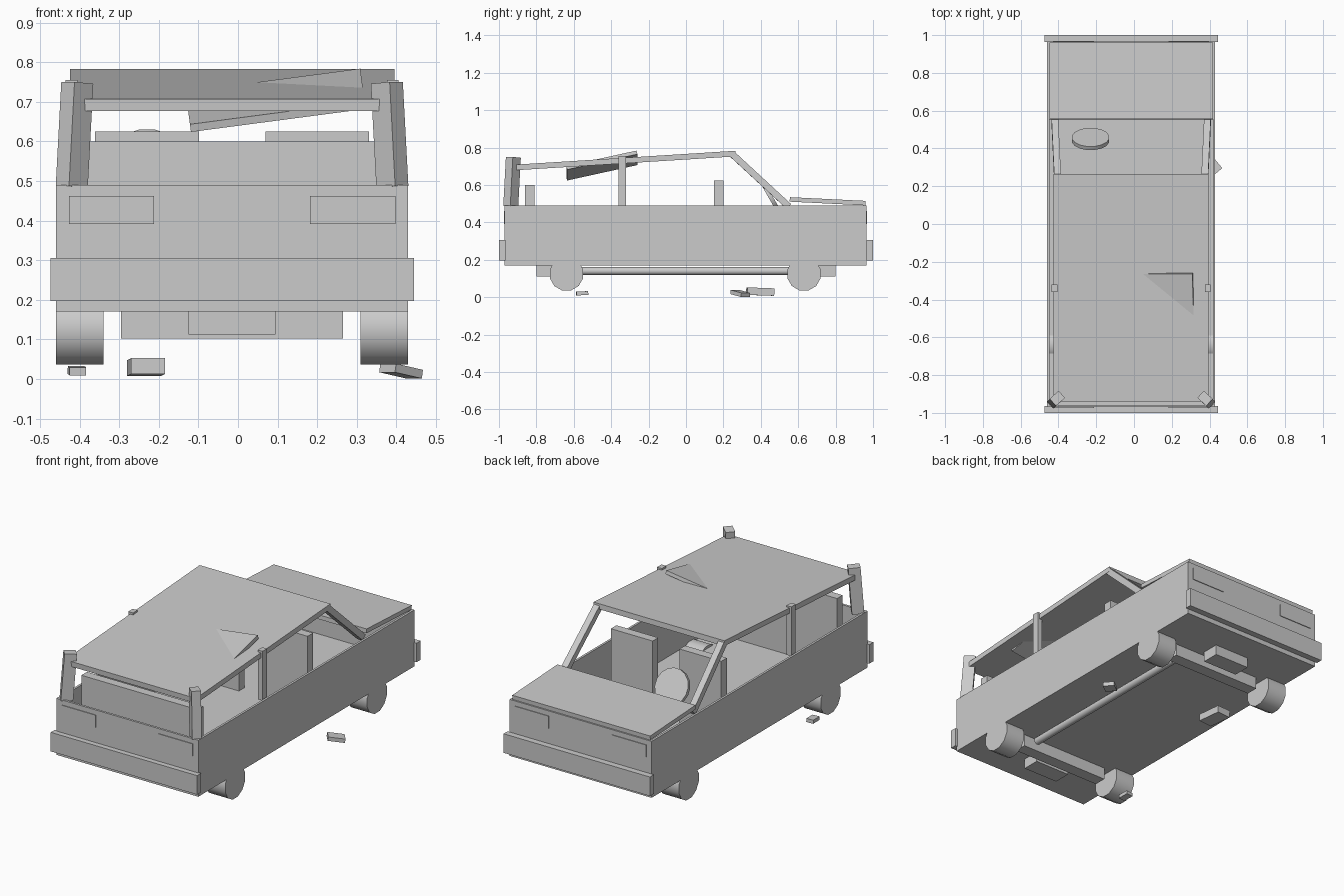
import bpy, bmesh, math
from mathutils import Matrix, Vector, Quaternion, Euler

if "Cube" in bpy.data.objects:
    bpy.data.objects.remove(bpy.data.objects["Cube"])

grey = bpy.data.materials.new("light_grey")
grey.diffuse_color = (0.6, 0.6, 0.6, 1)
grey.use_nodes = True
grey.node_tree.nodes["Principled BSDF"].inputs["Base Color"].default_value = grey.diffuse_color
CX = -0.015  # centre line of the car; loose debris shifts it off x = 0


def finish(name, bm, matrix, smooth=False):
    mesh = bpy.data.meshes.new(name)
    bm.transform(matrix)
    bmesh.ops.recalc_face_normals(bm, faces=bm.faces)
    bm.to_mesh(mesh)
    bm.free()
    mesh.materials.append(grey)
    ob = bpy.data.objects.new(name, mesh)
    bpy.context.collection.objects.link(ob)
    if smooth:
        bpy.ops.object.select_all(action='DESELECT')
        ob.select_set(True)
        bpy.context.view_layer.objects.active = ob
        bpy.ops.object.shade_smooth_by_angle(angle=math.radians(40))
    return ob


def block(name, centre, size, rot=(0, 0, 0)):
    bm = bmesh.new()
    bmesh.ops.create_cube(bm, size=1)
    r = Euler([math.radians(a) for a in rot]).to_matrix().to_4x4()
    return finish(name, bm, Matrix.Translation(centre) @ r @ Matrix.Diagonal((*size, 1)))


def span(name, x, y, z):
    """Box given by its limits on each axis."""
    return block(name, [(a + b) / 2 for a, b in (x, y, z)], [b - a for a, b in (x, y, z)])


def beam(name, p, q, width, depth, roll=0):
    """Box running from p to q."""
    p, q = Vector(p), Vector(q)
    bm = bmesh.new()
    bmesh.ops.create_cube(bm, size=1)
    turn = Vector((0, 0, 1)).rotation_difference(q - p) @ Quaternion((0, 0, 1), math.radians(roll))
    m = Matrix.Translation((p + q) / 2) @ turn.to_matrix().to_4x4()
    return finish(name, bm, m @ Matrix.Diagonal((width, depth, (q - p).length, 1)))


def cylinder(name, centre, r, length, rot, sides):
    bm = bmesh.new()
    bmesh.ops.create_cone(bm, cap_ends=True, segments=sides, radius1=r, radius2=r, depth=length)
    bm.transform(Matrix.Rotation(math.pi / sides, 4, 'Z'))
    e = Euler([math.radians(a) for a in rot]).to_matrix().to_4x4()
    return finish(name, bm, Matrix.Translation(centre) @ e, True)


# Open body tub: box with the top face inset and pushed down
bm = bmesh.new()
bmesh.ops.create_cube(bm, size=1)
bm.transform(Matrix.Translation((CX, -0.0025, 0.33)) @ Matrix.Diagonal((0.89, 1.935, 0.32, 1)))
bm.normal_update()
top = max(bm.faces, key=lambda f: f.calc_center_median().z)
bmesh.ops.inset_region(bm, faces=[top], thickness=0.018)
bm.normal_update()
inner = bmesh.ops.extrude_face_region(bm, geom=[top])
bmesh.ops.translate(bm, vec=(0, 0, -0.29),
                    verts=[v for v in inner["geom"] if isinstance(v, bmesh.types.BMVert)])
if top.is_valid:
    bmesh.ops.delete(bm, geom=[top], context='FACES_ONLY')
finish("body_tub", bm, Matrix())

# Sloping roof and bonnet panels
slope = math.degrees(math.atan(0.063))
block("roof", (CX, -0.3375, 0.73), (0.82, 1.207, 0.03), (slope, 0, 0))
block("bonnet", (CX, 0.757, 0.513), (0.865, 0.405, 0.024), (-2.8, 0, 0))

# Bumpers, lamps and underside boxes at both ends
for end, s in (("front", -1), ("rear", 1)):
    block(end + "_bumper", (CX, s * 0.982, 0.251), (0.918, 0.036, 0.108))
    block(end + "_axle", (CX, s * 0.635, 0.138), (0.56, 0.07, 0.072))
    block(end + "_gearbox", (CX, s * 0.75, 0.145), (0.22, 0.1, 0.066))
    for side, m in (("left", -1), ("right", 1)):
        block(f"{end}_{side}_lamp", (CX + m * 0.305, s * 0.968 - 0.0025, 0.427), (0.215, 0.007, 0.07))
        cylinder(f"{end}_{side}_wheel", (CX + m * 0.385, s * 0.635 - 0.004, 0.125),
                 0.092, 0.12, (0, 90, 0), 12)
cylinder("exhaust_pipe", (0.2, 0, 0.14), 0.021, 1.14, (90, 0, 0), 16)

# Mirrored pillars
for side, m in (("left", -1), ("right", 1)):
    beam(side + "_windscreen_pillar", (CX + m * 0.404, 0.55, 0.485),
         (CX + m * 0.39, 0.25, 0.762), 0.036, 0.035)
    block(side + "_middle_pillar", (CX + m * 0.406, -0.34, 0.615), (0.03, 0.04, 0.28))
    beam(side + "_corner_pillar", (CX + m * 0.405, -0.937, 0.485),
         (CX + m * 0.391, -0.923, 0.748), 0.064, 0.05, -m * 42)

# Seats and steering wheel
for side, m in (("left", -1), ("right", 1)):
    block(side + "_seat", (CX + m * 0.215, 0.175, 0.41), (0.262, 0.05, 0.43))
span("bench_seat", (-0.38, 0.35), (-0.86, -0.81), (0.195, 0.6))
cylinder("steering_wheel", (-0.23, 0.45, 0.54), 0.1, 0.022, (-60, 0, 0), 16)

# Loose panel stuck through the roof
block("loose_panel", (0.095, -0.45, 0.704), (0.445, 0.385, 0.02), (12.5, -7.5, 0))

# Rubble on the ground
block("small_rubble", (-0.407, -0.555, 0.021), (0.042, 0.062, 0.02), (3, 0, 4))
block("large_rubble", (-0.232, 0.397, 0.03), (0.086, 0.145, 0.04), (-2, 0, 4))
block("tilted_rubble", (0.412, 0.29, 0.02), (0.09, 0.062, 0.022), (0, 10, 40))
